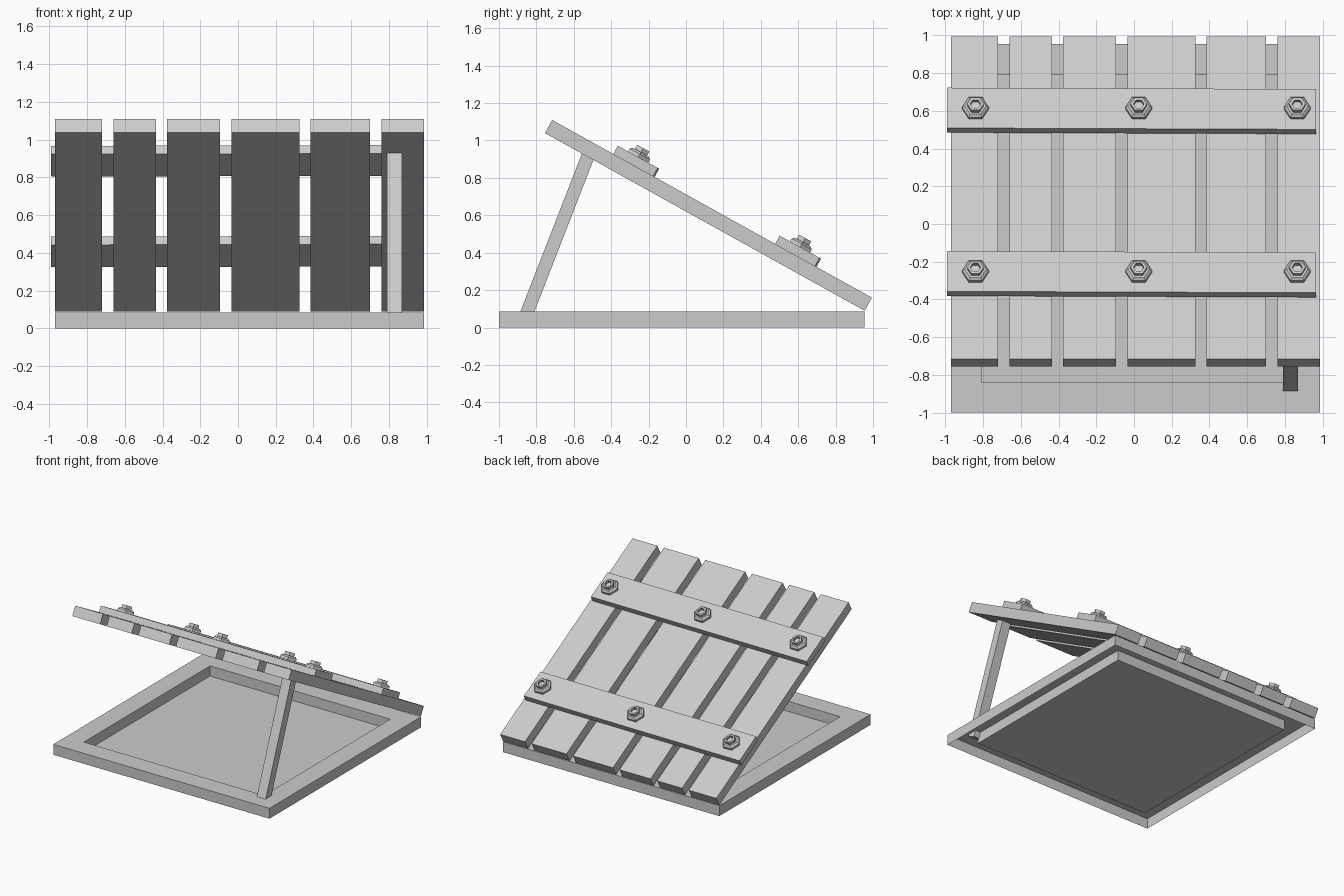
import bpy, bmesh
from math import radians, cos, sin, pi, atan2, hypot
from mathutils import Matrix, Vector

if "Cube" in bpy.data.objects:
    bpy.data.objects.remove(bpy.data.objects["Cube"])


def finish(bm, name, matrix=Matrix()):
    bmesh.ops.recalc_face_normals(bm, faces=bm.faces)
    mesh = bpy.data.meshes.new(name)
    bm.to_mesh(mesh)
    bm.free()
    obj = bpy.data.objects.new(name, mesh)
    obj.matrix_world = matrix
    bpy.context.collection.objects.link(obj)
    return obj


def box_bm(lo, hi):
    lo, hi = Vector(lo), Vector(hi)
    bm = bmesh.new()
    size = hi - lo
    m = Matrix.Translation((lo + hi) / 2) @ Matrix.Diagonal((*size, 1))
    bmesh.ops.create_cube(bm, size=1, matrix=m)
    return bm


# Base tray: thin shell, open underneath, with a sunken floor
bm = box_bm((-0.97, -1, 0), (0.985, 0.955, 0.085))
bm.normal_update()
bottom = [f for f in bm.faces if f.normal.z < -0.9]
top = [f for f in bm.faces if f.normal.z > 0.9]
bmesh.ops.delete(bm, geom=bottom, context='FACES_ONLY')
bmesh.ops.inset_region(bm, faces=top, thickness=0.23)
floor = bmesh.ops.extrude_discrete_faces(bm, faces=top)['faces']
bmesh.ops.translate(bm, verts=floor[0].verts, vec=(0, 0, -0.083))
mesh = bpy.data.meshes.new("base_tray")
bm.to_mesh(mesh)
bm.free()
bpy.context.collection.objects.link(bpy.data.objects.new("base_tray", mesh))

# Lid space: origin on the hinge edge, -y runs up the slope, z is the lid normal
LID = Matrix.Translation((0, 0.955, 0.09)) @ Matrix.Rotation(radians(-29.05), 4, 'X')
THICK = 0.08

# Lid planks
planks = [(-0.97, -0.72), (-0.66, -0.435), (-0.375, -0.095),
          (-0.035, 0.325), (0.385, 0.70), (0.76, 0.985)]
for i, (a, b) in enumerate(planks):
    finish(box_bm((a, -1.955, 0), (b, 0, THICK)), f"lid_plank_{i + 1}", LID)


# Hex nut with a stepped bolt end and a hexagonal socket
def hex_bolt(name, matrix):
    profile = [(0.071, 0), (0.071, 0.018), (0.056, 0.03), (0.043, 0.03),
               (0.043, 0.055), (0.028, 0.055), (0.028, 0.032)]
    bm = bmesh.new()
    rings = [[bm.verts.new((r * cos(k * pi / 3), r * sin(k * pi / 3), z))
              for k in range(6)] for r, z in profile]
    for lower, upper in zip(rings, rings[1:]):
        for k in range(6):
            j = (k + 1) % 6
            bm.faces.new((lower[k], lower[j], upper[j], upper[k]))
    bm.faces.new(rings[-1])
    bm.faces.new(rings[0][::-1])
    finish(bm, name, matrix)


# Cross battens, set very slightly askew, each held by three bolts
for name, v in (("lower", 0.465), ("upper", 1.455)):
    m = LID @ Matrix.Translation((-0.0125, -v, THICK)) @ Matrix.Rotation(radians(-0.25), 4, 'Z')
    finish(box_bm((-0.9775, -0.122, 0), (0.9775, 0.122, 0.05)), f"{name}_batten", m)
    for i, x in enumerate((-0.84, 0.025, 0.865)):
        hex_bolt(f"{name}_bolt_{i + 1}", LID @ Matrix.Translation((x, -v - 0.002, THICK + 0.05)))

# Prop stick holding the lid open
foot, head = Vector((0.83, -0.848, 0.085)), Vector((0.83, -0.525, 0.915))
d = head - foot
m = Matrix.Translation(foot) @ Matrix.Rotation(-atan2(d.y, d.z), 4, 'X')
finish(box_bm((-0.04, -0.035, -0.035), (0.04, 0.035, hypot(d.y, d.z) + 0.03)), "prop_stick", m)
